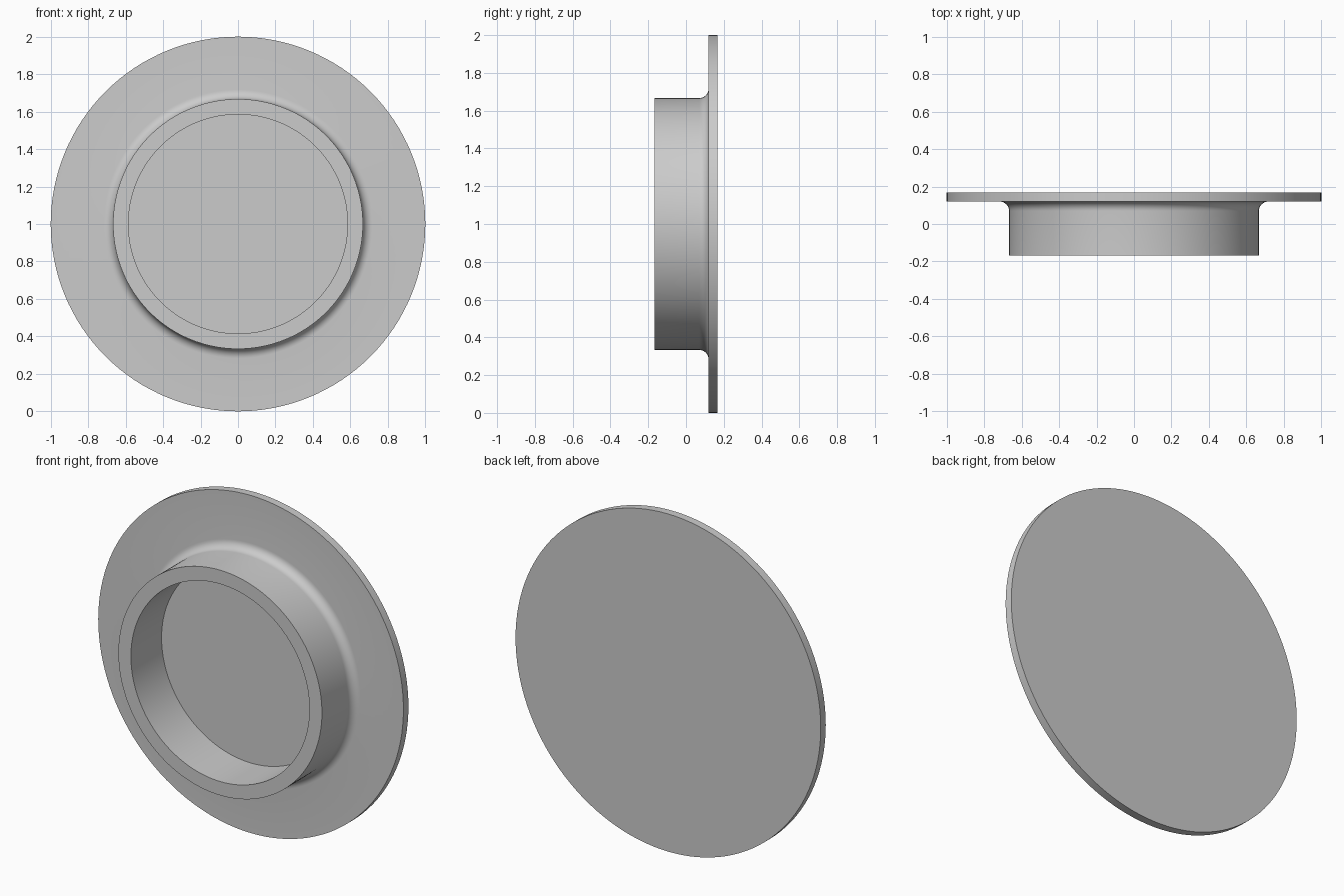
import bpy, bmesh
from math import sin, cos, pi, radians

cube = bpy.data.objects.get("Cube")
if cube:
    bpy.data.objects.remove(cube, do_unlink=True)

# Main dimensions
BACK, FACE, RIM = 0.167, 0.12, -0.167
OUTER, COLLAR, BORE, FILLET = 1.0, 0.667, 0.585, 0.05
SEGMENTS, ARC = 128, 8

# Plain grey finish
grey = bpy.data.materials.new("plain_grey")
grey.use_nodes = True
grey.diffuse_color = (0.6, 0.6, 0.6, 1)
grey.node_tree.nodes["Principled BSDF"].inputs["Base Color"].default_value = grey.diffuse_color

# Half section as (radius, y): bore, rim, collar, fillet, flange
fillet = [(COLLAR + FILLET * (1 - cos(a)), FACE - FILLET * (1 - sin(a)))
          for a in (i / ARC * pi / 2 for i in range(ARC + 1))]
profile = [(BORE, FACE), (BORE, RIM), (COLLAR, RIM), *fillet,
           (OUTER, FACE), (OUTER, BACK)]

# Revolve about the y axis, then close the recess floor and the back
bm = bmesh.new()
verts = [bm.verts.new((r, y, 1)) for r, y in profile]
edges = [bm.edges.new(pair) for pair in zip(verts, verts[1:])]
bmesh.ops.spin(bm, geom=verts + edges, cent=(0, 0, 1), axis=(0, 1, 0),
               angle=2 * pi, steps=SEGMENTS, use_merge=True)
bmesh.ops.remove_doubles(bm, verts=bm.verts[:], dist=0.0001)
bmesh.ops.holes_fill(bm, edges=[e for e in bm.edges if e.is_boundary], sides=0)
bmesh.ops.recalc_face_normals(bm, faces=bm.faces[:])

mesh = bpy.data.meshes.new("flanged_cap")
bm.to_mesh(mesh)
bm.free()
mesh.materials.append(grey)
cap = bpy.data.objects.new("flanged_cap", mesh)
bpy.context.collection.objects.link(cap)

# Smooth round walls with crisp rims
bpy.ops.object.select_all(action="DESELECT")
cap.select_set(True)
bpy.context.view_layer.objects.active = cap
bpy.ops.object.shade_smooth_by_angle(angle=radians(30))
